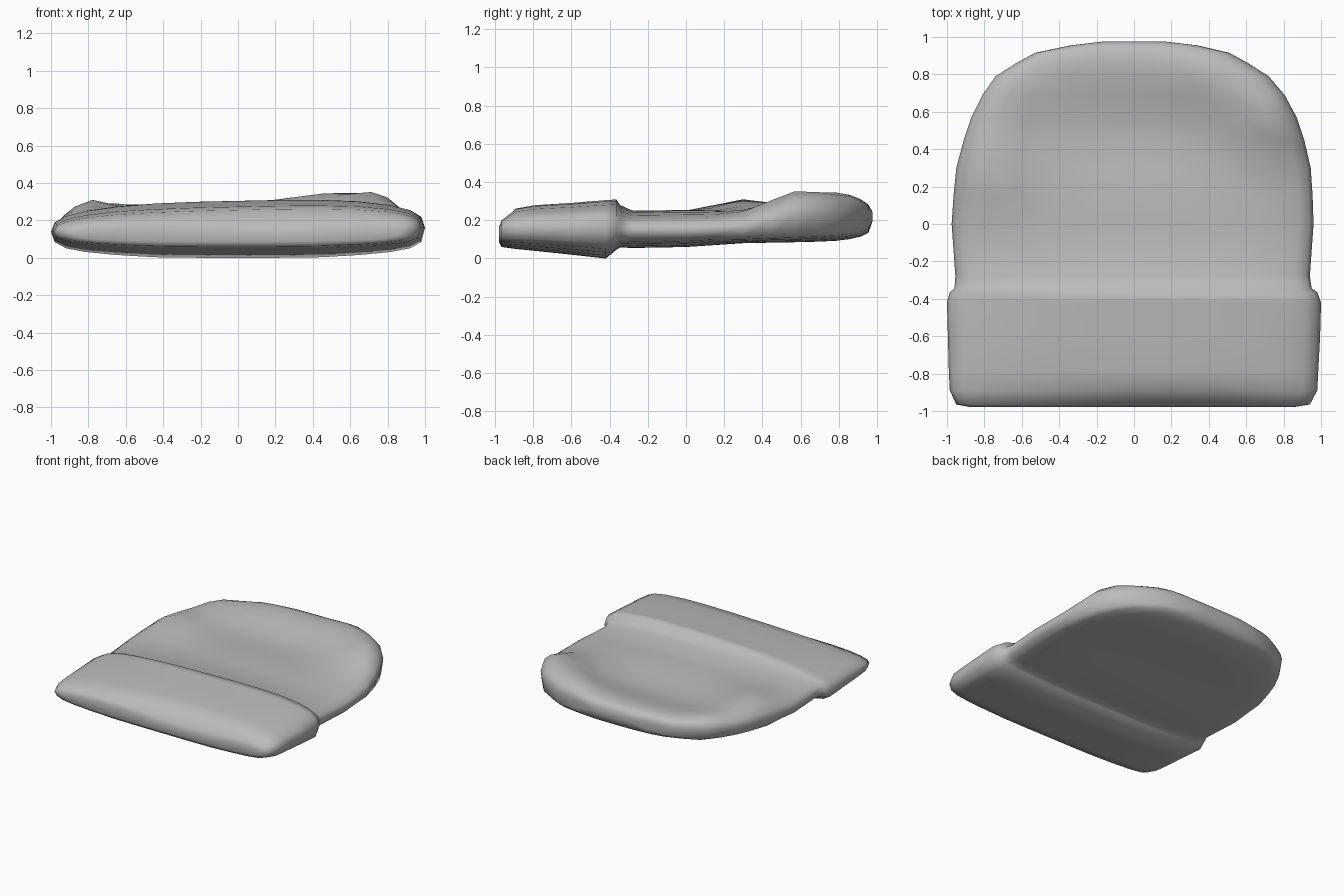
import bpy, bmesh, math

# Flat beanie lofted front to back: y, left half-width, right half-width, bottom, middle, top
STATIONS = [
    (-0.978, 0.88, 0.86, 0.085, 0.14, 0.19),
    (-0.965, 0.95, 0.94, 0.06, 0.15, 0.222),
    (-0.89, 0.985, 0.98, 0.05, 0.15, 0.255),
    (-0.79, 0.99, 0.985, 0.04, 0.15, 0.273),
    (-0.60, 0.995, 0.995, 0.02, 0.15, 0.285),
    (-0.42, 1.00, 1.00, 0.00, 0.15, 0.300),
    (-0.365, 0.985, 0.98, 0.045, 0.15, 0.304),
    (-0.345, 0.96, 0.95, 0.058, 0.15, 0.28),
    (-0.28, 0.955, 0.94, 0.055, 0.15, 0.25),
    (0.00, 0.975, 0.96, 0.06, 0.15, 0.254),
    (0.15, 0.965, 0.955, 0.07, 0.155, 0.253),
    (0.30, 0.95, 0.945, 0.08, 0.16, 0.248),
    (0.45, 0.91, 0.91, 0.083, 0.17, 0.243),
    (0.57, 0.87, 0.87, 0.085, 0.18, 0.25),
    (0.69, 0.81, 0.805, 0.088, 0.19, 0.272),
    (0.79, 0.74, 0.72, 0.093, 0.20, 0.29),
    (0.86, 0.63, 0.61, 0.102, 0.21, 0.296),
    (0.915, 0.53, 0.51, 0.115, 0.215, 0.293),
    (0.955, 0.34, 0.34, 0.135, 0.22, 0.28),
    (0.975, 0.17, 0.17, 0.19, 0.22, 0.245),
]
# Half cross-section: width fraction, upper and lower height fraction
EDGE = [(1.0, 0.0, 0.0), (0.98, 0.36, 0.44), (0.92, 0.59, 0.66), (0.82, 0.76, 0.79),
        (0.65, 0.90, 0.90), (0.45, 0.97, 0.98), (0.22, 1.0, 1.0)]


def bump(x, y, cx, cy, rx, ry):
    return math.exp(-((x - cx) / rx) ** 2 - ((y - cy) / ry) ** 2)


def swell(x, y):
    """Raised folds round the crown rim, and the uneven cuff."""
    z = 0.135 * bump(x, y, 0.74, 0.58, 0.23, 0.21)
    z += 0.055 * bump(x, y, 0.46, 0.80, 0.23, 0.17)
    z += 0.095 * bump(x, y, -0.79, 0.32, 0.18, 0.24)
    z += 0.045 * bump(x, y, -0.72, 0.68, 0.16, 0.18)
    z -= 0.015 * bump(x, y, 0.0, 0.45, 0.45, 0.2)
    if y < -0.35:
        z += 0.022 * x
    if y < -0.94:
        z -= 0.055 * math.exp(-((x - 0.25) / 0.55) ** 2)
    return z


def ring(y, left, right, low, mid, high):
    half = [(t, up) for t, up, _ in EDGE]
    under = [(t, -down) for t, _, down in EDGE[1:]]
    top = half + [(0.0, 1.0)] + [(-t, f) for t, f in reversed(half)]
    bottom = [(-t, f) for t, f in under] + [(0.0, -1.0)] + list(reversed(under))
    points = []
    for t, f in top + bottom:
        x = t * (right if t > 0 else left)
        if f >= 0:
            z = mid + f * (high - mid) + swell(x, y) * (0.5 + 0.5 * f)
        else:
            # underside is flatter towards the back of the crown
            flat = -(abs(f) ** (1.0 if y < 0.3 else 0.7))
            z = mid + flat * (mid - low)
        points.append((x, y, z))
    return points


# Knit cap with folded cuff as one continuous skin
bm = bmesh.new()
rings = [[bm.verts.new(p) for p in ring(*s)] for s in STATIONS]
n = len(rings[0])
for a, b in zip(rings, rings[1:]):
    for i in range(n):
        j = (i + 1) % n
        bm.faces.new((a[i], a[j], b[j], b[i]))

# End caps as strips between the top and bottom edges
for r in (rings[0], rings[-1]):
    for i in range(n // 2):
        quad = [r[i], r[i + 1], r[(n - i - 1) % n], r[(n - i) % n]]
        bm.faces.new(list(dict.fromkeys(quad)))
bmesh.ops.recalc_face_normals(bm, faces=bm.faces)
for f in bm.faces:
    f.smooth = True

mesh = bpy.data.meshes.new("knit_cap")
bm.to_mesh(mesh)
bm.free()
cap = bpy.data.objects.new("knit_cap", mesh)
bpy.context.collection.objects.link(cap)

grey = bpy.data.materials.new("light_grey")
grey.diffuse_color = (0.5, 0.5, 0.5, 1.0)
mesh.materials.append(grey)
